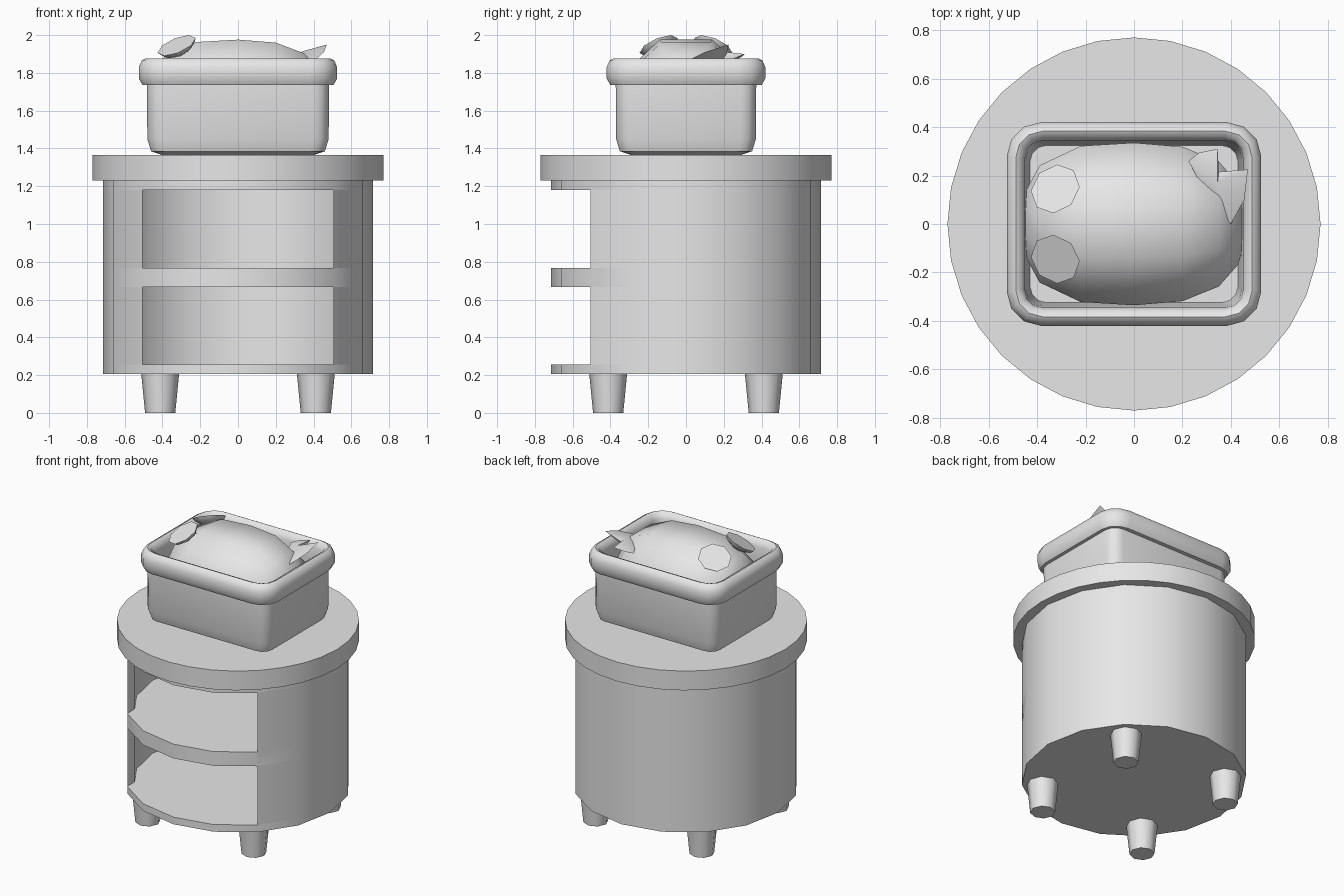
import bpy, bmesh, math
from mathutils import Vector, Matrix

cube = bpy.data.objects.get("Cube")
if cube:
    bpy.data.objects.remove(cube, do_unlink=True)

grey = bpy.data.materials.new("plain grey")
grey.use_nodes = True
grey.diffuse_color = (0.8, 0.8, 0.8, 1)
grey.node_tree.nodes["Principled BSDF"].inputs["Base Color"].default_value = (0.8, 0.8, 0.8, 1)


def finish(name, bm, angle=50):
    bmesh.ops.recalc_face_normals(bm, faces=bm.faces)
    mesh = bpy.data.meshes.new(name)
    bm.to_mesh(mesh)
    bm.free()
    obj = bpy.data.objects.new(name, mesh)
    bpy.context.collection.objects.link(obj)
    mesh.materials.append(grey)
    bpy.ops.object.select_all(action="DESELECT")
    obj.select_set(True)
    bpy.context.view_layer.objects.active = obj
    bpy.ops.object.shade_smooth_by_angle(angle=math.radians(angle))
    return obj


def loft(name, loops):
    """Skin a row of equal closed loops and cap both ends."""
    bm = bmesh.new()
    rings = [[bm.verts.new(p) for p in loop] for loop in loops]
    count = len(rings[0])
    for a, b in zip(rings, rings[1:]):
        for i in range(count):
            j = (i + 1) % count
            bm.faces.new((a[i], a[j], b[j], b[i]))
    bm.faces.new(rings[0])
    bm.faces.new(rings[-1])
    return finish(name, bm)


def circle(r, z, sides, cx=0, cy=0):
    return [(cx + r * math.cos(math.tau * i / sides),
             cy + r * math.sin(math.tau * i / sides), z) for i in range(sides)]


def rounded_rect(hx, hy, r, z, steps=3):
    pts = []
    for k, (sx, sy) in enumerate(((1, 1), (-1, 1), (-1, -1), (1, -1))):
        for s in range(steps + 1):
            a = math.pi / 2 * (k + s / steps)
            pts.append((sx * (hx - r) + r * math.cos(a), sy * (hy - r) + r * math.sin(a), z))
    return pts


# Round cabinet: slabs, curved wall open at the front, table top
R = 0.715
for name, low, high in (("cabinet_base", 0.205, 0.255),
                        ("cabinet_shelf", 0.667, 0.767),
                        ("cabinet_ceiling", 1.18, 1.23)):
    loft(name, [circle(R, low, 16), circle(R, high, 16)])
loft("table_top", [circle(0.77, 1.23, 32), circle(0.77, 1.365, 32)])

inner = 0.66
angles = [math.radians(-45 + 22.5 * i) for i in range(13)]
outline = [(R * math.cos(a), R * math.sin(a)) for a in angles]
jamb = outline[0][0]
jamb_y = -math.sqrt(inner ** 2 - jamb ** 2)
outline += [(-jamb, jamb_y)]
outline += [(inner * math.cos(a), inner * math.sin(a)) for a in reversed(angles[1:-1])]
outline += [(jamb, jamb_y)]
loft("cabinet_wall", [[(x, y, z) for x, y in outline] for z in (0.255, 1.18)])

# Tapered legs
for side, sx in (("left", 1), ("right", -1)):
    for end, sy in (("front", -1), ("back", 1)):
        x, y = sx * 0.412, sy * 0.412
        loft(f"{end}_{side}_leg", [circle(0.08, 0, 8, x, y), circle(0.1, 0.205, 8, x, y)])

# Basin with a thick rolled rim
basin_sections = (
    (0.40, 0.29, 0.06, 1.365), (0.46, 0.35, 0.07, 1.385), (0.48, 0.37, 0.08, 1.45),
    (0.482, 0.372, 0.08, 1.735), (0.505, 0.4, 0.12, 1.735), (0.525, 0.42, 0.14, 1.77),
    (0.525, 0.42, 0.14, 1.83), (0.51, 0.405, 0.13, 1.865), (0.488, 0.383, 0.11, 1.877),
    (0.465, 0.36, 0.09, 1.867), (0.45, 0.345, 0.07, 1.83), (0.445, 0.34, 0.07, 1.75),
    (0.43, 0.325, 0.07, 1.42))
loft("basin", [rounded_rect(*s) for s in basin_sections])

# Plump fish lying in the basin
fish = []
for x, s in ((-0.455, 0.36), (-0.39, 0.72), (-0.22, 0.96), (0, 1), (0.2, 0.95),
             (0.35, 0.77), (0.43, 0.5), (0.45, 0.3)):
    ring = []
    for i in range(8):
        a = math.tau * (i + 0.5) / 8
        ring.append((x, 0.363 * s * math.cos(a), max(1.43, 1.66 + 0.342 * s * math.sin(a))))
    fish.append(ring)
loft("fish_body", fish)

# Bulging eyes, tilted outward
for side, sy in (("left", -1), ("right", 1)):
    normal = Vector((-0.42, sy * 0.42, 1)).normalized()
    place = Matrix.Translation((-0.325, sy * 0.145, 1.945)) @ normal.to_track_quat("Z", "Y").to_matrix().to_4x4()
    rings = [circle(r, z, 8) for r, z in ((0.05, -0.045), (0.095, -0.02), (0.108, 0))]
    loft(f"fish_eye_{side}", [[place @ Vector(p) for p in ring] for ring in rings])

# Two-lobed tail fin: thin at the outline, thick in the middle
fin = [(0.225, 0.26, 1.87), (0.27, 0.295, 1.885), (0.345, 0.31, 1.9), (0.35, 0.215, 1.9),
       (0.47, 0.225, 1.95), (0.455, 0.1, 1.91), (0.4, 0, 1.86), (0.3, 0.12, 1.87)]
bm = bmesh.new()
edge = [bm.verts.new(p) for p in fin]
top = bm.verts.new((0.345, 0.17, 1.915))
under = bm.verts.new((0.345, 0.17, 1.84))
for i, v in enumerate(edge):
    w = edge[(i + 1) % len(edge)]
    bm.faces.new((v, w, top))
    bm.faces.new((w, v, under))
finish("fish_tail", bm)
